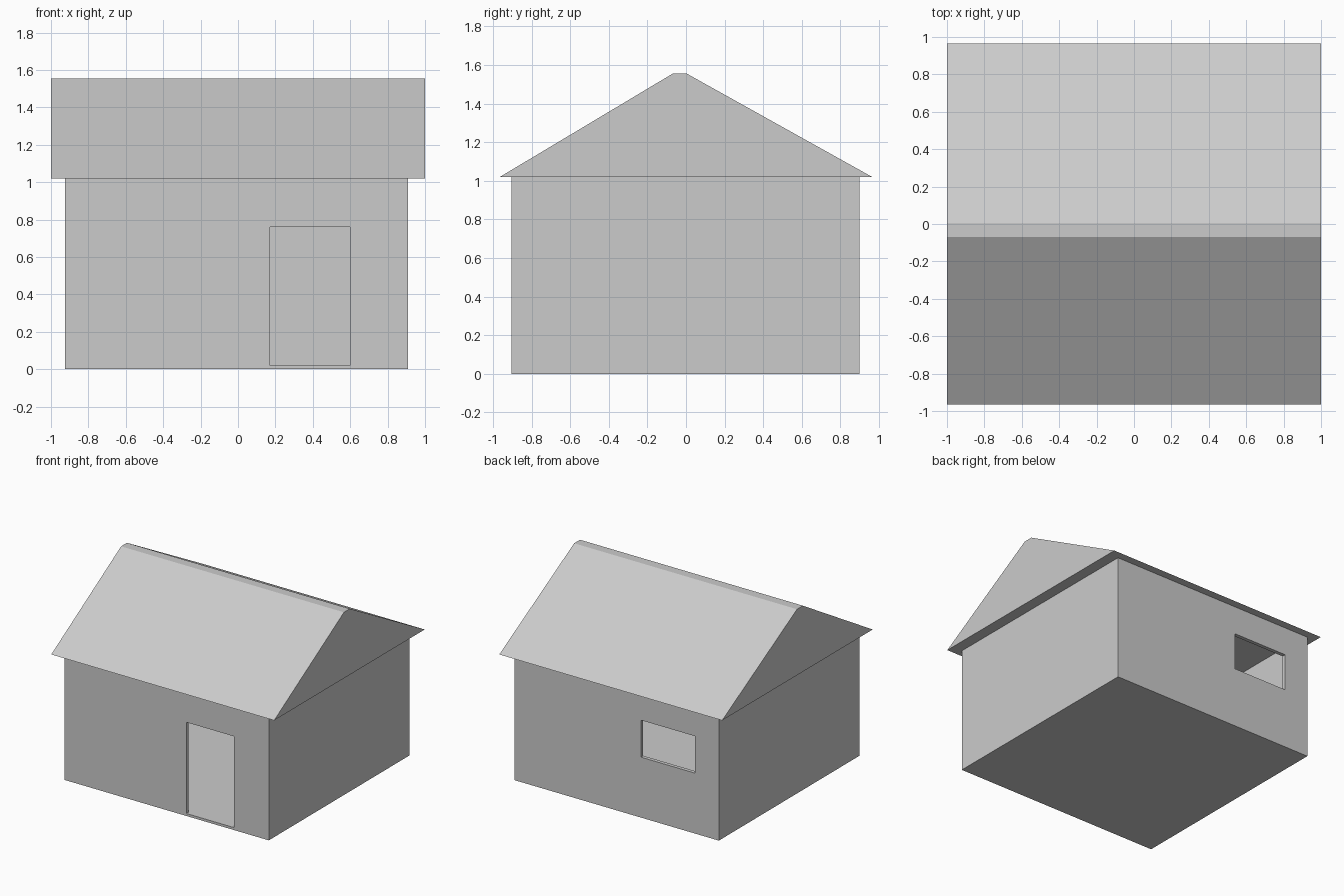
import bpy

if "Cube" in bpy.data.objects:
    bpy.data.objects.remove(bpy.data.objects["Cube"])

X0, X1 = -0.925, 0.91      # outer wall faces
Y0, Y1 = -0.905, 0.90
FLOOR, EAVE, RIDGE = 0.02, 1.02, 1.555
T = 0.03                   # wall thickness


def prism(name, profile, x0, x1):
    """Extrude a (y, z) profile along x."""
    n = len(profile)
    verts = [(x, y, z) for x in (x0, x1) for y, z in profile]
    faces = [tuple(reversed(range(n))), tuple(range(n, 2 * n))]
    faces += [(i, (i + 1) % n, n + (i + 1) % n, n + i) for i in range(n)]
    mesh = bpy.data.meshes.new(name)
    mesh.from_pydata(verts, [], faces)
    mesh.update()
    obj = bpy.data.objects.new(name, mesh)
    bpy.context.collection.objects.link(obj)
    return obj


def box(name, x, y, z):
    return prism(name, [(y[0], z[0]), (y[1], z[0]), (y[1], z[1]), (y[0], z[1])], *x)


def cut_opening(wall, name, x, y, z):
    cutter = box(name, x, y, z)
    cutter.hide_render = True
    cutter.hide_set(True)
    cutter.display_type = 'WIRE'
    mod = wall.modifiers.new(name, 'BOOLEAN')
    mod.operation = 'DIFFERENCE'
    mod.solver = 'EXACT'
    mod.object = cutter
    # Apply the cut and discard the cutter
    bpy.context.view_layer.objects.active = wall
    bpy.ops.object.modifier_apply(modifier=mod.name)
    bpy.data.objects.remove(cutter)


# Floor slab
box("floor", (X0, X1), (Y0, Y1), (0, FLOOR))

# Side walls run the full depth, front and back walls fit between them
box("left_wall", (X0, X0 + T), (Y0, Y1), (FLOOR, EAVE))
box("right_wall", (X1 - T, X1), (Y0, Y1), (FLOOR, EAVE))
inner_x = (X0 + T, X1 - T)
front = box("front_wall", inner_x, (Y0, Y0 + T), (FLOOR, EAVE))
back = box("back_wall", inner_x, (Y1 - T, Y1), (FLOOR, EAVE))

# Doorway in the front, window in the back
cut_opening(front, "doorway_cutter", (0.17, 0.60), (Y0 - 0.1, Y0 + 0.1), (FLOOR - 0.1, 0.76))
cut_opening(back, "window_cutter", (-0.71, -0.225), (Y1 - 0.1, Y1 + 0.1), (0.49, 0.79))

# Solid gable roof with a narrow flat ridge
prism("roof", [(-0.965, EAVE), (0.965, EAVE), (0.005, RIDGE), (-0.07, RIDGE)], -1, 1)
